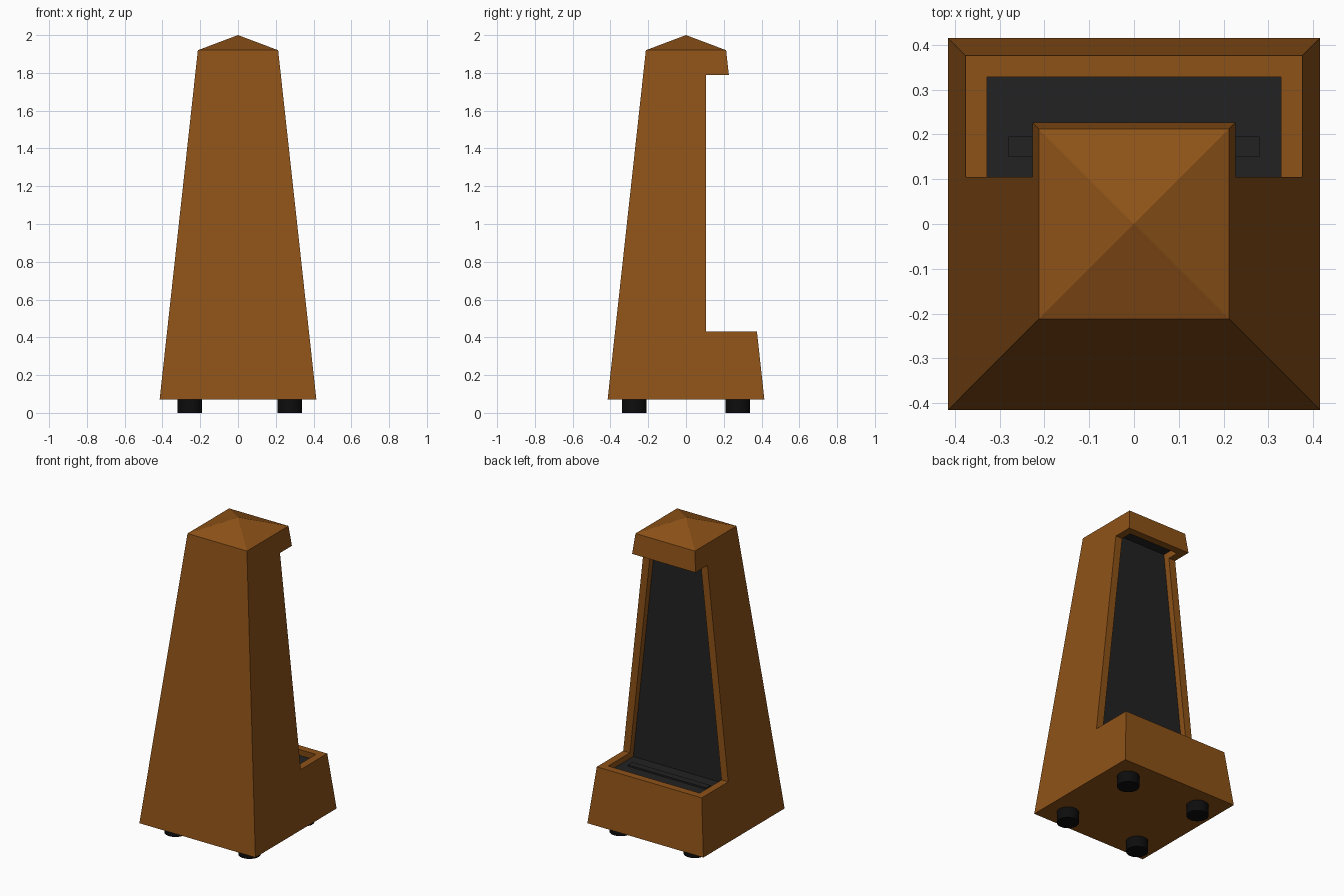
import bpy, bmesh

if "Cube" in bpy.data.objects:
    bpy.data.objects.remove(bpy.data.objects["Cube"])


def material(name, rgb):
    m = bpy.data.materials.new(name)
    m.diffuse_color = (*rgb, 1)
    m.use_nodes = True
    m.node_tree.nodes["Principled BSDF"].inputs["Base Color"].default_value = m.diffuse_color
    return m


wood = material("wood", (0.27, 0.085, 0.009))
dark = material("dark_lining", (0.016, 0.016, 0.016))
rubber = material("black_rubber", (0.004, 0.004, 0.004))

WALL, FACE_Y, LEDGE, LINTEL, DEPTH, T = 0.048, 0.105, 0.43, 1.79, 0.04, 0.01


def half(z):
    """Half width of the tapering case at height z."""
    return 0.415 + (0.2125 - 0.415) * (z - 0.07) / 1.85


def loft(name, sections, mat, apex=None):
    """Solid through rectangles (z, half_x, y0, y1), optionally ending in a point."""
    bm = bmesh.new()
    rings = [[bm.verts.new(p) for p in ((-x, a, z), (x, a, z), (x, b, z), (-x, b, z))]
             for z, x, a, b in sections]
    bm.faces.new(rings[0][::-1])
    for lo, hi in zip(rings, rings[1:]):
        for i in range(4):
            j = (i + 1) % 4
            bm.faces.new((lo[i], lo[j], hi[j], hi[i]))
    if apex:
        tip = bm.verts.new(apex)
        for i in range(4):
            bm.faces.new((rings[-1][i], rings[-1][(i + 1) % 4], tip))
    else:
        bm.faces.new(rings[-1])
    bmesh.ops.recalc_face_normals(bm, faces=bm.faces)
    me = bpy.data.meshes.new(name)
    bm.to_mesh(me)
    bm.free()
    me.materials.append(mat)
    ob = bpy.data.objects.new(name, me)
    bpy.context.collection.objects.link(ob)
    return ob


def cut(target, cutter):
    mod = target.modifiers.new("cut", 'BOOLEAN')
    mod.operation, mod.solver, mod.object = 'DIFFERENCE', 'EXACT', cutter
    bpy.context.view_layer.objects.active = target
    bpy.ops.object.modifier_apply(modifier=mod.name)
    bpy.data.objects.remove(cutter)


def inner(z):
    return half(z) - WALL


# Tapered case with pyramid roof
case = loft("case", [(z, half(z), -half(z), half(z)) for z in (0.07, 1.92)],
            wood, apex=(0, 0, 2))

# Open back, then the shallow pocket inside the wooden rim
cut(case, loft("opening_cutter", [(LEDGE, 0.6, FACE_Y, 0.6), (LINTEL, 0.6, FACE_Y, 0.6)], wood))
back, floor, ceiling = FACE_Y - DEPTH, LEDGE - DEPTH, LINTEL + DEPTH
cut(case, loft("pocket_cutter", [(z, inner(z), back - T, inner(z))
                                 for z in (floor - T, ceiling + T)], wood))

# Dark lining: upright panel, floor and ceiling of the pocket
loft("back_panel", [(z, inner(z), back - T, back) for z in (floor - T, ceiling + T)], dark)
for name, z in (("pocket_floor", floor - T), ("pocket_ceiling", ceiling)):
    loft(name, [(h, inner(h), back, inner(h)) for h in (z, z + T)], dark)

# Low bar on the pocket floor
loft("floor_bar", [(floor, 0.28, 0.15, 0.195), (floor + 0.01, 0.28, 0.15, 0.195)], dark)

# Four round feet
for x, side in ((-0.255, "left"), (0.275, "right")):
    for y, end in ((-0.275, "front"), (0.275, "back")):
        bpy.ops.mesh.primitive_cylinder_add(vertices=32, radius=0.065, depth=0.07,
                                            location=(x, y, 0.035))
        foot = bpy.context.object
        foot.name = f"{end}_{side}_foot"
        foot.data.materials.append(rubber)
        bpy.ops.object.shade_smooth_by_angle()
